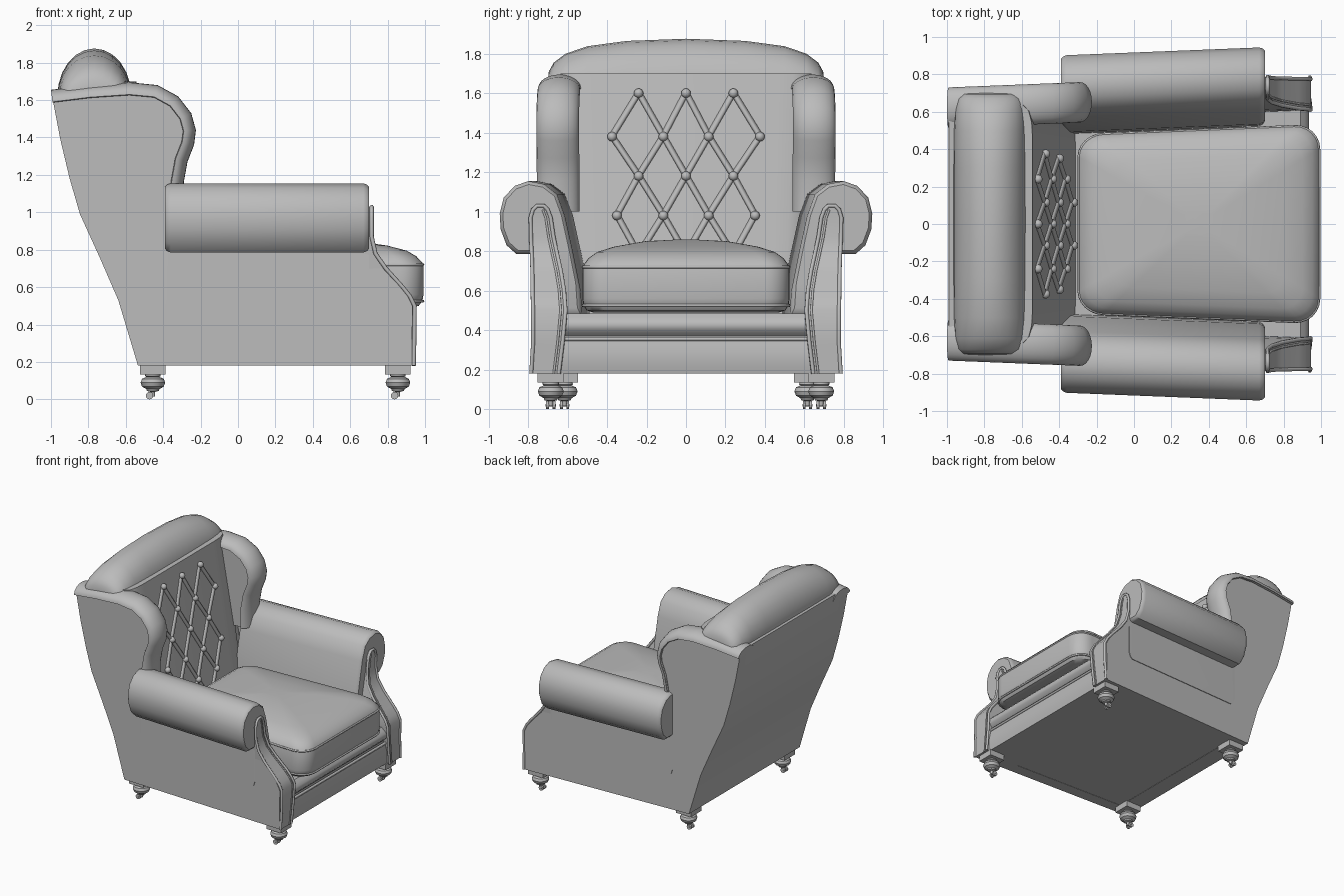
import bpy, bmesh, math
from mathutils import Vector

cube = bpy.data.objects.get("Cube")
if cube:
    bpy.data.objects.remove(cube, do_unlink=True)

fabric = bpy.data.materials.new("grey upholstery")
fabric.use_nodes = True
fabric.diffuse_color = (0.5, 0.5, 0.5, 1)
fabric.node_tree.nodes["Principled BSDF"].inputs["Base Color"].default_value = (0.5, 0.5, 0.5, 1)


def finish(obj, angle=35):
    bpy.context.collection.objects.link(obj)
    obj.data.materials.append(fabric)
    if obj.type == 'MESH':
        bpy.ops.object.select_all(action='DESELECT')
        obj.select_set(True)
        bpy.context.view_layer.objects.active = obj
        bpy.ops.object.shade_smooth_by_angle(angle=math.radians(angle))
    return obj


def loft(name, rings, angle=35):
    """Skin equal-sized closed rings of points and cap both ends."""
    bm = bmesh.new()
    rows = [[bm.verts.new(p) for p in ring] for ring in rings]
    n = len(rows[0])
    for a, b in zip(rows, rows[1:]):
        for i in range(n):
            j = (i + 1) % n
            bm.faces.new((a[i], a[j], b[j], b[i]))
    bm.faces.new(rows[0])
    bm.faces.new(rows[-1])
    bmesh.ops.recalc_face_normals(bm, faces=bm.faces[:])
    mesh = bpy.data.meshes.new(name)
    bm.to_mesh(mesh)
    bm.free()
    return finish(bpy.data.objects.new(name, mesh), angle)


def tube(name, paths, radius, res=1, cyclic=False):
    """Round cord along one or more paths."""
    cu = bpy.data.curves.new(name, 'CURVE')
    cu.dimensions = '3D'
    cu.bevel_depth, cu.bevel_resolution = radius, res
    cu.use_fill_caps = True
    for pts in paths:
        sp = cu.splines.new('POLY')
        sp.points.add(len(pts) - 1)
        sp.use_cyclic_u = cyclic
        for p, co in zip(sp.points, pts):
            p.co = (*co, 1)
    return finish(bpy.data.objects.new(name, cu))


def splay(x, y, z, s=1):
    """The chair widens slightly toward its front."""
    return (x, s * (y + 0.04 * (x - 0.7)), z)


def slab(name, profile, y0, y1, s):
    return loft(name, [[splay(x, y, z, s) for x, z in profile] for y in (y0, y1)])


def normals(path):
    out = []
    for i in range(len(path)):
        a, b = Vector(path[max(i - 1, 0)]), Vector(path[min(i + 1, len(path) - 1)])
        t = (b - a).normalized()
        out.append(Vector((t.y, -t.x)))
    return out


def inset(path, d):
    return [tuple(Vector(p) - n * d) for p, n in zip(path, normals(path))]


def turned(name, x, y, profile, sides=16):
    return loft(name, [[(x + r * math.cos(2 * math.pi * i / sides),
                         y + r * math.sin(2 * math.pi * i / sides), z)
                        for i in range(sides)] for r, z in profile])


def box(name, x, y, z, dx, dy, dz):
    return loft(name, [[(x + a * dx, y + b * dy, z + c * dz)
                        for a, b in ((-1, -1), (1, -1), (1, 1), (-1, 1))] for c in (-1, 1)])


# Side silhouettes as (x, z)
back_edge = [(-0.992, 1.61), (-0.95, 1.39), (-0.9, 1.18), (-0.845, 0.99), (-0.74, 0.76),
             (-0.64, 0.53), (-0.58, 0.33), (-0.535, 0.18)]
wing_edge = [(-0.29, 1.0), (-0.29, 1.16), (-0.27, 1.27), (-0.235, 1.36), (-0.225, 1.44),
             (-0.25, 1.53), (-0.32, 1.62), (-0.43, 1.68), (-0.58, 1.695), (-0.8, 1.68), (-1.0, 1.655)]
# Arm front stations as (z, x, inner y, outer y)
post = [(0.18, 0.94, 0.635, 0.775), (0.34, 0.943, 0.615, 0.765), (0.5, 0.945, 0.6, 0.765),
        (0.55, 0.92, 0.605, 0.768), (0.6, 0.88, 0.61, 0.77), (0.7, 0.79, 0.63, 0.775),
        (0.78, 0.735, 0.65, 0.78), (0.87, 0.715, 0.67, 0.785), (0.97, 0.715, 0.685, 0.787),
        (1.01, 0.715, 0.7, 0.775), (1.03, 0.715, 0.72, 0.755)]
# Rolled arm section as (y, z)
arm = [(0.78, 0.785), (0.86, 0.785), (0.91, 0.83), (0.94, 0.91), (0.945, 0.99), (0.925, 1.07),
       (0.87, 1.13), (0.8, 1.155), (0.72, 1.14), (0.655, 1.09), (0.615, 0.98), (0.575, 0.8),
       (0.535, 0.6), (0.525, 0.46), (0.78, 0.46)]

core_edge = inset(wing_edge, 0.045)
for s, side in ((1, "left"), (-1, "right")):
    # Side panel and wing
    front_edge = [(x - 0.012, z) for z, x, a, b in post[:8]]
    slab(side + "_side_panel", back_edge + front_edge + [(0.69, 1.0)] + core_edge, 0.68, 0.775, s)
    slab(side + "_wing_inside", [(-0.8, 1.0)] + core_edge, 0.6, 0.7, s)
    rings = []
    for p, n in zip(wing_edge, normals(wing_edge)):
        ring = []
        for k in range(13):
            t = math.pi * k / 12
            q = Vector(p) - n * 0.065 * (1 - math.sin(t))
            ring.append(splay(q.x, 0.69 + 0.108 * math.cos(t), q.y, s))
        rings.append(ring)
    loft(side + "_wing_roll", rings)
    tube(side + "_wing_piping", [[splay(x, 0.785, z, s) for x, z in inset(wing_edge, 0.06)]], 0.01)

    # Rolled arm with softened ends
    rings = []
    for x, k in ((-0.39, 0.9), (-0.38, 0.96), (-0.36, 1), (0.67, 1), (0.69, 0.96), (0.7, 0.9)):
        rings.append([splay(x, 0.775 + (y - 0.775) * k, 0.98 + (z - 0.98) * k, s) for y, z in arm])
    loft(side + "_arm", rings)

    # Curved arm front and its piping
    loft(side + "_arm_front", [[splay(x, a, z, s), splay(x, b, z, s), splay(0.6, b, z, s),
                                splay(0.6, a, z, s)] for z, x, a, b in post])
    hoop = [splay(x, a, z, s) for z, x, a, b in post]
    hoop += [splay(x, b, z, s) for z, x, a, b in reversed(post)]
    tube(side + "_arm_front_piping", [hoop], 0.011)
    inner = [splay(x + 0.002, a + 0.025, z, s) for z, x, a, b in post[:-1]]
    tube(side + "_arm_front_cord", [inner], 0.006)

    # Turned feet on casters
    for end, x, y in (("front", 0.855, 0.685), ("back", -0.455, 0.615)):
        name = side + "_" + end
        y *= s
        box(name + "_foot_block", x, y, 0.158, 0.068, 0.068, 0.024)
        turned(name + "_foot", x, y, [(0.04, 0.14), (0.042, 0.125), (0.035, 0.12), (0.058, 0.11),
                                      (0.066, 0.09), (0.058, 0.068), (0.035, 0.055),
                                      (0.032, 0.045), (0.012, 0.04), (0.01, 0.015)])
        for k in (-1, 1):
            bpy.ops.mesh.primitive_cylinder_add(
                vertices=12, radius=0.02, depth=0.014,
                location=(x - 0.018, y + k * 0.016, 0.02), rotation=(math.pi / 2, 0, 0))
            wheel = bpy.context.object
            wheel.name = name + "_caster"
            wheel.data.materials.append(fabric)
        tube(name + "_axle", [[(x - 0.018, y - 0.026, 0.02), (x - 0.018, y + 0.026, 0.02)]], 0.007)


def lean(z):
    """Front surface of the leaning backrest."""
    return -0.41 - 0.185 * (z - 0.98)


# Back body and inner back pad
back = back_edge + [(-0.4, 0.18), (lean(0.5) - 0.04, 0.5), (lean(1.62) - 0.04, 1.62), (-0.99, 1.64)]
loft("back_body", [[splay(x, 0.69, z, s) for x, z in back] for s in (1, -1)])
rings = []
for y, d in ((-0.61, 0.05), (-0.58, 0.02), (-0.52, 0.004), (-0.45, 0), (0.45, 0), (0.52, 0.004),
             (0.58, 0.02), (0.61, 0.05)):
    rings.append([(lean(z) - d - c, y * (1 + 0.06 * (z - 1)), z)
                  for z, c in ((0.4, 0), (1.0, 0), (1.7, 0), (1.7, 0.12), (0.4, 0.12))])
loft("back_pad", rings)

# Rounded top roll
rings = []
for y, top, rx in ((0.7, 1.66, 0.1), (0.695, 1.71, 0.15), (0.67, 1.755, 0.175), (0.61, 1.8, 0.19),
                   (0.5, 1.838, 0.196), (0.3, 1.865, 0.198), (0, 1.876, 0.198)):
    rings.append([(-0.768 + rx * math.cos(math.pi * k / 12), y,
                   1.62 + (top - 1.62) * math.sin(math.pi * k / 12) * (1 if k < 13 else 0.5))
                  for k in range(24)])
rings += [[(x, -y, z) for x, y, z in ring] for ring in reversed(rings[:-1])]
loft("top_roll", rings, 45)

# Diamond tufting with buttons
rows = []
for z, ys in ((1.6, (-0.24, 0, 0.24)), (1.38, (-0.375, -0.115, 0.115, 0.375)),
              (1.18, (-0.24, 0, 0.24)), (0.98, (-0.35, -0.115, 0.115, 0.35)),
              (0.78, (-0.24, 0, 0.24)), (0.58, (-0.115, 0.115))):
    rows.append([(lean(z), y, z) for y in ys])
pleats = [[p, q] for a, b in zip(rows, rows[1:]) for p in a for q in b if abs(p[1] - q[1]) < 0.16]
tube("tuft_pleats", pleats, 0.018, 0)
for p in sum(rows, []):
    bpy.ops.mesh.primitive_uv_sphere_add(segments=12, ring_count=8, radius=0.024,
                                         location=(p[0] + 0.012, p[1], p[2]))
    button = bpy.context.object
    button.name = "tuft_button"
    button.data.materials.append(fabric)
    bpy.ops.object.shade_smooth()

# Seat base and front rails
loft("seat_base", [[splay(x, 0.7, z, s) for x, z in
                    ((-0.52, 0.182), (0.9, 0.182), (0.9, 0.46), (-0.45, 0.46))] for s in (1, -1)])
for name, z0, z1, x0, x1 in (("lower_rail", 0.18, 0.345, 0.915, 0.925),
                             ("upper_rail", 0.365, 0.485, 0.89, 0.935)):
    section = [(0.6, z0), (x0, z0)]
    section += [(x0 + (x1 - x0) * math.sin(math.pi * k / 6), z0 + (z1 - z0) * k / 6) for k in range(1, 6)]
    section += [(x0, z1), (0.6, z1)]
    loft(name, [[(x, y, z) for x, z in section] for y in (-0.65, 0.65)])
tube("rail_piping", [[(0.915, -0.64, 0.355), (0.915, 0.64, 0.355)]], 0.011)


# Domed seat cushion
def cushion_ring(z, k):
    ring = []
    for cx, cy, start in ((1, 1, 0), (-1, 1, 1), (-1, -1, 2), (1, -1, 3)):
        for i in range(7):
            a = math.pi / 2 * (start + i / 6)
            x = cx * 0.515 + 0.13 * math.cos(a)
            y = (cy * 0.4 + 0.13 * math.sin(a)) * (0.95 + 0.05 * x / 0.645)
            ring.append((0.347 + x * k, y * k, z))
    return ring


loft("seat_cushion", [cushion_ring(z, k) for z, k in (
    (0.49, 0.9), (0.5, 0.96), (0.525, 0.99), (0.56, 1), (0.71, 1), (0.73, 0.99), (0.765, 0.94),
    (0.795, 0.86), (0.822, 0.7), (0.85, 0.4), (0.858, 0.12))])
for z in (0.72, 0.525):
    tube("cushion_piping", [cushion_ring(z, 0.994)], 0.008, 1, True)
